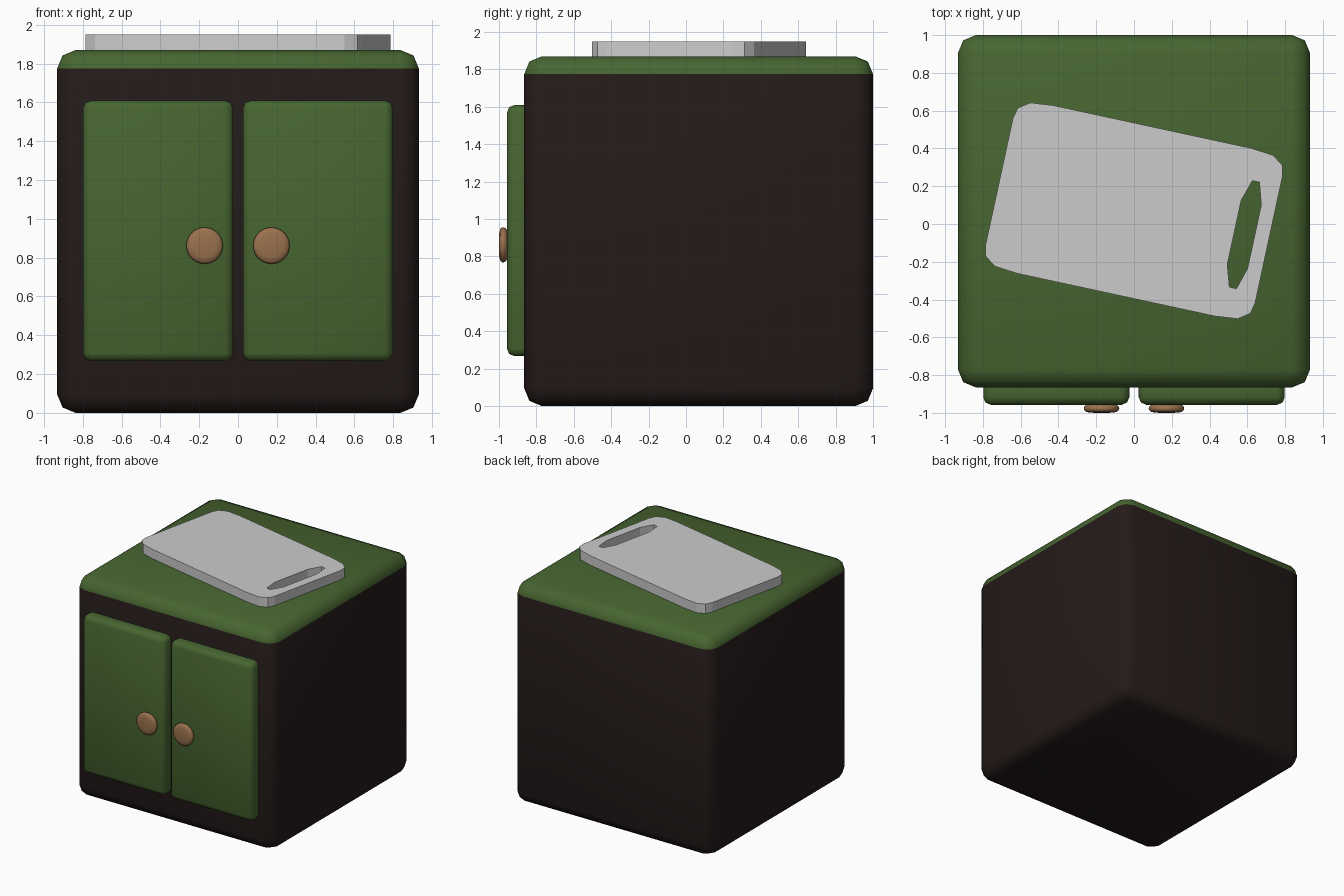
import bpy, bmesh, math
from mathutils import Matrix

if "Cube" in bpy.data.objects:
    bpy.data.objects.remove(bpy.data.objects["Cube"])


def material(name, rgb):
    m = bpy.data.materials.new(name)
    m.diffuse_color = (*rgb, 1)
    m.use_nodes = True
    m.node_tree.nodes["Principled BSDF"].inputs["Base Color"].default_value = m.diffuse_color
    return m


DARK = material("dark_wood", (0.018, 0.011, 0.010))
GREEN = material("green_paint", (0.062, 0.13, 0.03))
BROWN = material("brown_knob", (0.32, 0.165, 0.075))


def finish(bm, name, mats=(), smooth=True):
    bmesh.ops.recalc_face_normals(bm, faces=bm.faces)
    me = bpy.data.meshes.new(name)
    for f in bm.faces:
        f.smooth = smooth
    bm.to_mesh(me)
    bm.free()
    for m in mats:
        me.materials.append(m)
    ob = bpy.data.objects.new(name, me)
    bpy.context.collection.objects.link(ob)
    return ob


def rounded_box(lo, hi, bevel):
    bm = bmesh.new()
    bmesh.ops.create_cube(bm, size=1)
    for v in bm.verts:
        v.co = [(a + b) / 2 + c * (b - a) for a, b, c in zip(lo, hi, v.co)]
    bmesh.ops.bevel(bm, geom=bm.edges[:], offset=bevel, segments=2,
                    profile=0.5, affect='EDGES')
    return bm


# Cabinet: one rounded block, painted green from the top bevel upward
bm = rounded_box((-0.932, -0.865, 0), (0.932, 1.0, 1.87), 0.095)
for f in bm.faces:
    f.material_index = 1 if f.calc_center_median().z > 1.78 else 0
finish(bm, "cabinet", (DARK, GREEN))

for side, s in (("left", -1), ("right", 1)):
    # Doors
    x0, x1 = sorted((s * 0.025, s * 0.798))
    finish(rounded_box((x0, -0.957, 0.267), (x1, -0.80, 1.61), 0.04),
           side + "_door", (GREEN,))

    # Knobs: flat rounded discs, lathed about the y axis
    bm = bmesh.new()
    profile = [(0, -1.0), (0.06, -0.999), (0.083, -0.994), (0.093, -0.984),
               (0.094, -0.975), (0.088, -0.963), (0.075, -0.955), (0, -0.955)]
    vs = [bm.verts.new((r, y, 0)) for r, y in profile]
    es = [bm.edges.new(p) for p in zip(vs, vs[1:])]
    bmesh.ops.spin(bm, geom=vs + es, cent=(0, 0, 0), axis=(0, 1, 0),
                   angle=math.tau, steps=32)
    bmesh.ops.remove_doubles(bm, verts=bm.verts, dist=1e-4)
    bmesh.ops.translate(bm, verts=bm.verts, vec=(s * 0.172, 0, 0.862))
    finish(bm, side + "_knob", (BROWN,))

# Chopping board: rounded outline with a slot cut through, turned on the top
corner = [(0.73, 0.345), (0.716, 0.402), (0.658, 0.443), (0.536, 0.455)]
half = corner + [(-x, y) for x, y in reversed(corner)]
outline = half + [(-x, -y) for x, y in half]
slot = [(0.652, 0.173), (0.617, 0.288), (0.579, 0.288), (0.543, 0.173)]
slot += [(x, -y) for x, y in reversed(slot)]

bm = bmesh.new()
edges = []
for loop in (outline, slot):
    vs = [bm.verts.new((x, y, 1.868)) for x, y in loop]
    edges += [bm.edges.new((vs[i - 1], vs[i])) for i in range(len(vs))]
bmesh.ops.triangle_fill(bm, edges=edges, use_beauty=True, normal=(0, 0, 1))
ext = bmesh.ops.extrude_face_region(bm, geom=bm.faces[:], use_keep_orig=True)
bmesh.ops.translate(bm, vec=(0, 0, 0.082),
                    verts=[g for g in ext["geom"] if isinstance(g, bmesh.types.BMVert)])
bmesh.ops.transform(bm, verts=bm.verts, matrix=Matrix.Translation((0, 0.07, 0))
                    @ Matrix.Rotation(math.radians(-12.2), 4, 'Z'))
finish(bm, "chopping_board", smooth=False)
